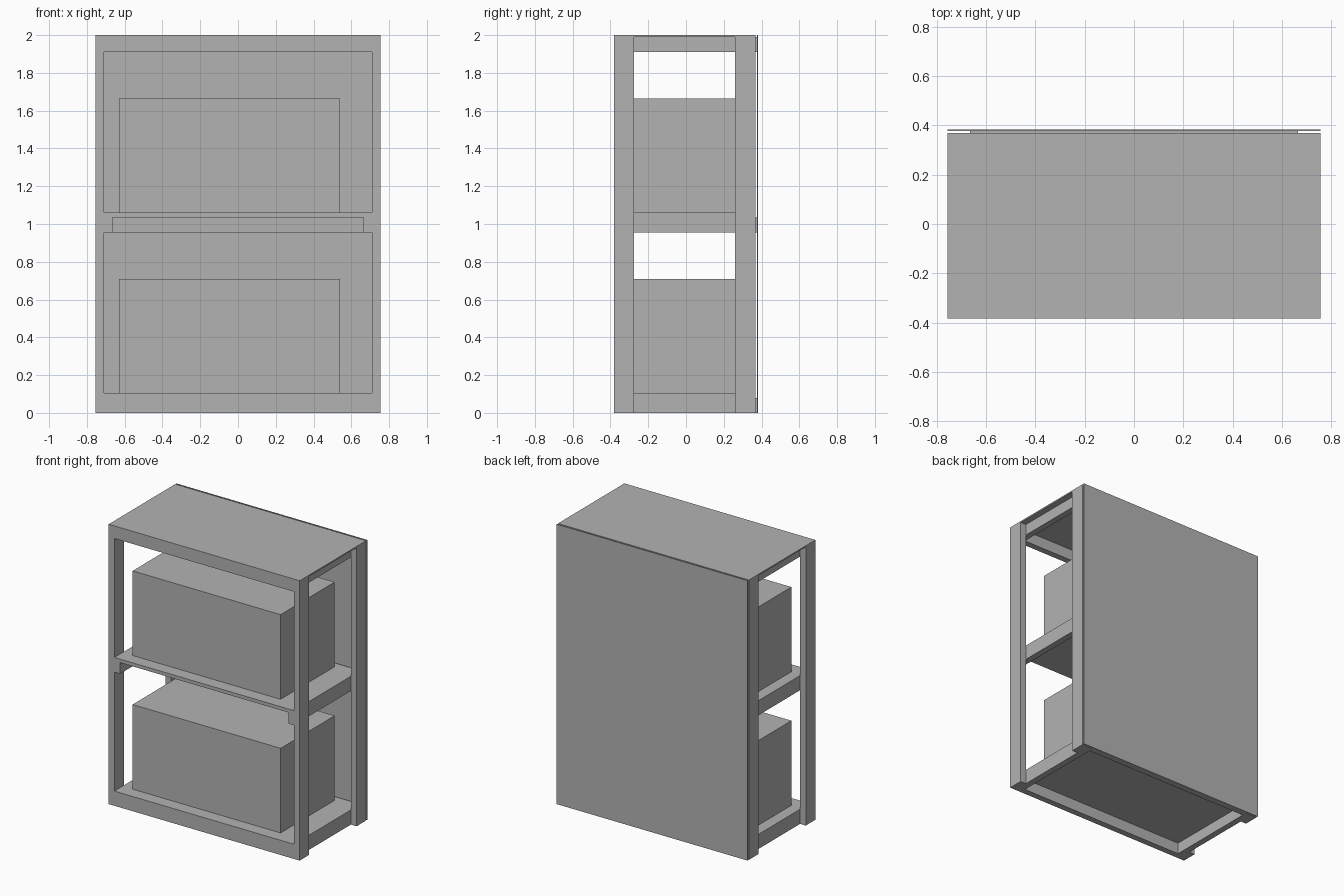
import bpy

old = bpy.data.objects.get("Cube")
if old:
    bpy.data.objects.remove(old, do_unlink=True)

grey = bpy.data.materials.new("plain grey")
grey.use_nodes = True
colour = (0.45, 0.45, 0.45, 1)
grey.diffuse_color = colour
grey.node_tree.nodes["Principled BSDF"].inputs["Base Color"].default_value = colour


def box(name, x, y, z):
    """Axis-aligned block given as (low, high) pairs."""
    bpy.ops.mesh.primitive_cube_add(size=1)
    ob = bpy.context.object
    ob.name = name
    spans = (x, y, z)
    for v in ob.data.vertices:
        v.co = [s[1] if c > 0 else s[0] for s, c in zip(spans, v.co)]
    ob.data.materials.append(grey)
    return ob


# Main dimensions
HALF = 0.755           # half width of the rack
POST_IN = 0.71         # inner face of the posts
RAIL_IN = 0.665        # inner face of the side rails
FRONT, BACK = -0.382, 0.368
POST_D = 0.108         # post depth
BOARD = 0.045          # rail thickness
RAIL_H = 0.08
PANEL_Y, PANEL_END = 0.377, 0.382
TOP = 1.99

# Corner posts
for side, s in (("right", -1), ("left", 1)):
    x = sorted((s * POST_IN, s * HALF))
    box(f"front_post_{side}", x, (FRONT, FRONT + POST_D), (0, TOP))
    box(f"back_post_{side}", x, (BACK - POST_D, BACK), (0, TOP))

# Side and back rails at each level, with a front rail at bottom and top
for level, z in (("bottom", 0), ("middle", 0.955), ("top", 1.91)):
    height = (z, z + RAIL_H)
    for side, s in (("right", -1), ("left", 1)):
        x = sorted((s * RAIL_IN, s * POST_IN))
        box(f"{level}_side_rail_{side}", x, (FRONT, BACK), height)
    box(f"{level}_back_rail", (-RAIL_IN, RAIL_IN),
        (PANEL_Y - BOARD, PANEL_Y), height)
    if level != "middle":
        box(f"{level}_front_rail", (-RAIL_IN, RAIL_IN),
            (FRONT, FRONT + BOARD), height)

    # Shelf board and the storage box resting on it
    if level != "top":
        surface = z + 0.105
        box(f"{level}_shelf", (-POST_IN, POST_IN), (FRONT, BACK),
            (z + RAIL_H, surface))
        box(f"{level}_storage_box", (-0.63, 0.54), (-0.29, 0.32),
            (surface, surface + 0.605))

# Thin top sheet and back panel
box("top_sheet", (-HALF, HALF), (FRONT, BACK), (TOP, 2))
box("back_panel", (-HALF, HALF), (PANEL_Y, PANEL_END), (0, 2))
